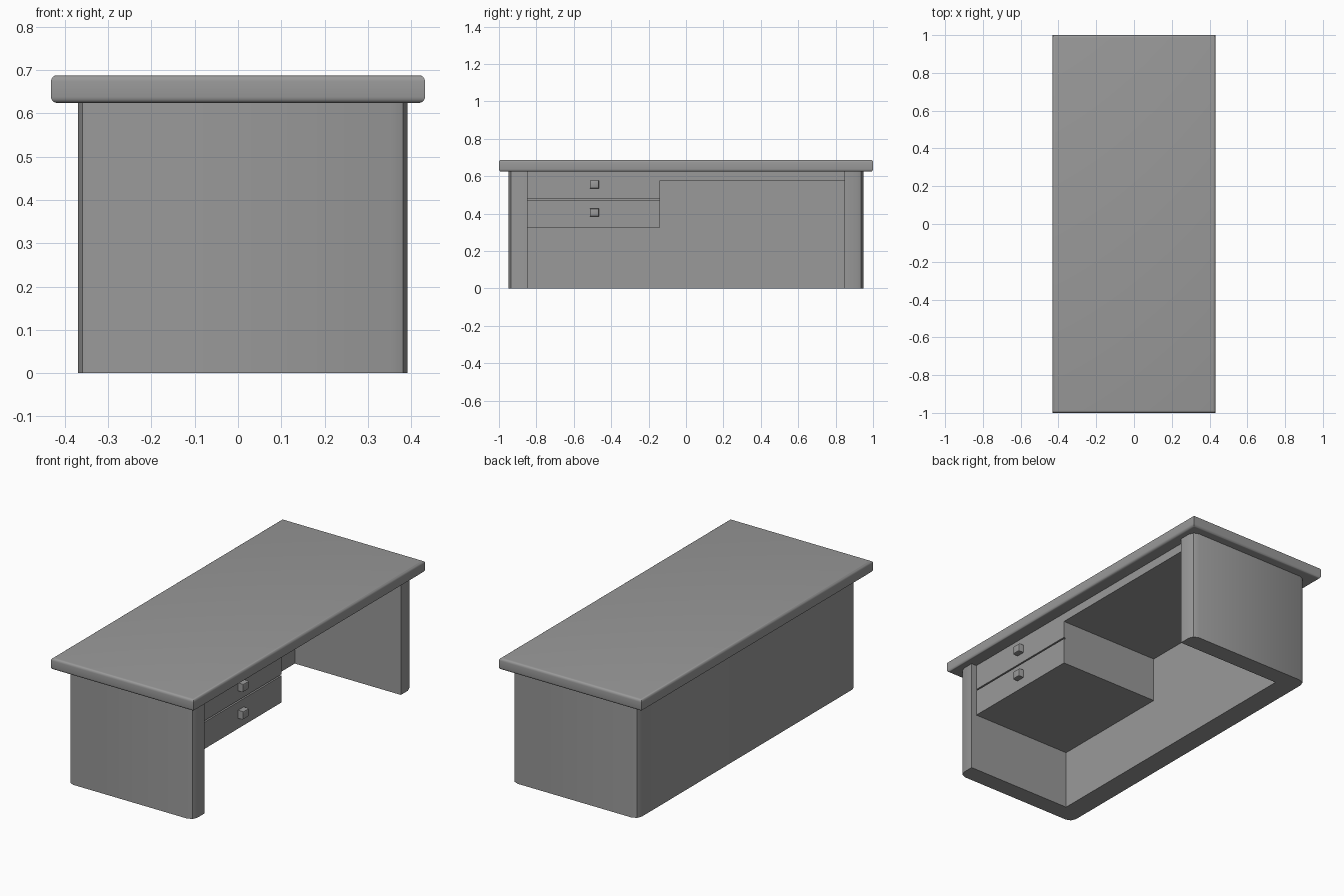
import bpy, bmesh

if "Cube" in bpy.data.objects:
    bpy.data.objects.remove(bpy.data.objects["Cube"])

grey = bpy.data.materials.new("dark_grey")
grey.diffuse_color = (0.32, 0.32, 0.32, 1)
grey.use_nodes = True
grey.node_tree.nodes["Principled BSDF"].inputs["Base Color"].default_value = grey.diffuse_color


def finish(name, bm):
    bmesh.ops.recalc_face_normals(bm, faces=bm.faces)
    me = bpy.data.meshes.new(name)
    bm.to_mesh(me)
    bm.free()
    me.materials.append(grey)
    ob = bpy.data.objects.new(name, me)
    bpy.context.collection.objects.link(ob)
    bpy.ops.object.select_all(action='DESELECT')
    ob.select_set(True)
    bpy.context.view_layer.objects.active = ob
    bpy.ops.object.shade_smooth_by_angle()
    return ob


def prism(name, outline, z0, z1, pick=None, width=0.0, segments=3):
    """Extrude an xy outline upwards, then round the edges chosen by pick."""
    bm = bmesh.new()
    face = bm.faces.new([bm.verts.new((x, y, z0)) for x, y in outline])
    top = bmesh.ops.extrude_face_region(bm, geom=[face])
    for v in top['geom']:
        if isinstance(v, bmesh.types.BMVert):
            v.co.z = z1
    if pick:
        edges = [e for e in bm.edges if pick(e)]
        bmesh.ops.bevel(bm, geom=edges, offset=width, offset_type='OFFSET',
                        segments=segments, profile=0.5, affect='EDGES')
    return finish(name, bm)


def box(name, x, y, z, *bevel):
    outline = [(x[0], y[0]), (x[1], y[0]), (x[1], y[1]), (x[0], y[1])]
    return prism(name, outline, z[0], z[1], *bevel)


def is_vertical(e):
    a, b = e.verts
    return abs(a.co.z - b.co.z) > 1e-4


BACK, FRONT, SIDE, INNER = -0.37, 0.392, 0.948, 0.848
WALL, UNDER, FACE = -0.25, 0.624, 0.36

# Table top, rounded along its horizontal edges
box("desk_top", (-0.432, 0.432), (-1, 1), (UNDER, 0.688),
    lambda e: not is_vertical(e), 0.014, 4)

# U-shaped body: two side panels and a back panel, outer corners rounded
outline = [(FRONT, -SIDE), (FRONT, -INNER), (WALL, -INNER), (WALL, INNER),
           (FRONT, INNER), (FRONT, SIDE), (BACK, SIDE), (BACK, -SIDE)]
prism("body_panels", outline, 0, UNDER,
      lambda e: is_vertical(e) and abs(e.verts[0].co.y) > 0.9, 0.038, 2)

# Slab under the top, over the leg space
box("under_slab", (WALL, FACE), (-0.138, INNER), (0.576, UNDER))

# Two drawers with square knobs
for name, z, mid in (("upper", (0.481, UNDER), 0.556), ("lower", (0.327, 0.473), 0.406)):
    box(name + "_drawer", (WALL, FACE), (-INNER, -0.138), z)
    box(name + "_knob", (FACE - 0.005, FRONT), (-0.514, -0.465), (mid - 0.022, mid + 0.022),
        lambda e: all(v.co.x > FACE for v in e.verts), 0.007, 2)

# Core filling the slot between the drawers
box("drawer_divider", (WALL, FACE - 0.01), (-INNER, -0.138), (0.473, 0.481))
